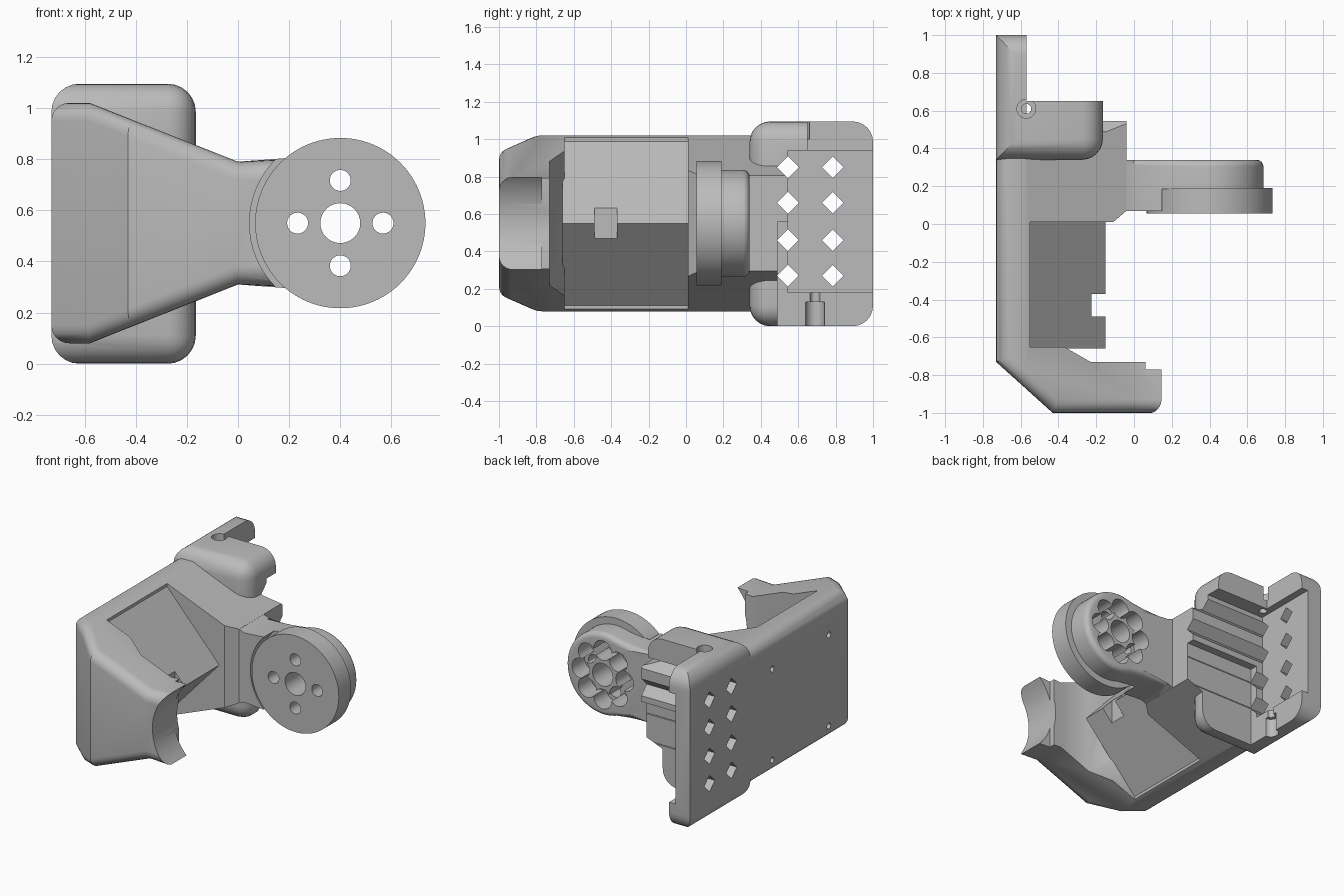
import bpy, bmesh
from math import sin, cos, pi, radians
from mathutils import Vector

old = bpy.data.objects.get("Cube")
if old:
    bpy.data.objects.remove(old, do_unlink=True)

grey = bpy.data.materials.new("plain grey")
grey.use_nodes = True
GREY = (0.5, 0.5, 0.5, 1)
grey.diffuse_color = GREY
grey.node_tree.nodes["Principled BSDF"].inputs["Base Color"].default_value = GREY

PLACE = {"x": lambda a, b, t: (t, a, b),
         "y": lambda a, b, t: (a, t, b),
         "z": lambda a, b, t: (a, b, t)}


def prism(name, points, axis, lo, hi, edge_rule=None, radius=0.0, slice_plane=None):
    """Extrude a 2D outline along an axis, optionally slicing it and rounding chosen edges."""
    bm = bmesh.new()
    rings = [[bm.verts.new(PLACE[axis](a, b, t)) for a, b in points] for t in (lo, hi)]
    n = len(points)
    bm.faces.new(rings[0])
    bm.faces.new(rings[1])
    for i in range(n):
        j = (i + 1) % n
        bm.faces.new((rings[0][i], rings[0][j], rings[1][j], rings[1][i]))
    if slice_plane:
        co, no = slice_plane
        bmesh.ops.bisect_plane(bm, geom=bm.verts[:] + bm.edges[:] + bm.faces[:],
                               plane_co=co, plane_no=no, clear_outer=True)
        bmesh.ops.holes_fill(bm, edges=[e for e in bm.edges if e.is_boundary], sides=0)
    bmesh.ops.recalc_face_normals(bm, faces=bm.faces[:])
    if edge_rule:
        chosen = [e for e in bm.edges if edge_rule(*[v.co for v in e.verts])]
        bmesh.ops.bevel(bm, geom=chosen, offset=radius, segments=6, profile=0.5,
                        affect='EDGES', clamp_overlap=True)
    mesh = bpy.data.meshes.new(name)
    bm.to_mesh(mesh)
    bm.free()
    mesh.materials.append(grey)
    obj = bpy.data.objects.new(name, mesh)
    bpy.context.collection.objects.link(obj)
    return obj


def box(name, x, y, z):
    return prism(name, [(x[0], y[0]), (x[1], y[0]), (x[1], y[1]), (x[0], y[1])], "z", *z)


def rod(name, a, b, r, axis, lo, hi, sides=32):
    pts = [(a + r * cos(2 * pi * i / sides), b + r * sin(2 * pi * i / sides))
           for i in range(sides)]
    return prism(name, pts, axis, lo, hi)


def combine(target, other, operation='DIFFERENCE'):
    """Apply a boolean and throw the helper away."""
    mod = target.modifiers.new("combine", 'BOOLEAN')
    mod.operation, mod.solver, mod.object = operation, 'EXACT', other
    bpy.ops.object.select_all(action='DESELECT')
    bpy.context.view_layer.objects.active = target
    target.select_set(True)
    bpy.ops.object.modifier_apply(modifier=mod.name)
    bpy.data.objects.remove(other, do_unlink=True)


def finish(obj):
    bpy.ops.object.select_all(action='DESELECT')
    bpy.context.view_layer.objects.active = obj
    obj.select_set(True)
    bpy.ops.object.shade_smooth_by_angle(angle=radians(30))


CX, CZ = 0.4, 0.55          # hub axis

# Tapered bracket with a slanted front corner
MID = 0.55
upper = [(0.2, 0.8), (0, 0.79), (-0.58, 1.02), (-0.73, 1.02)]
outline = [(x, 2 * MID - z) for x, z in reversed(upper)] + upper
slant = (Vector((-0.73, -0.73, 0)), Vector((-0.27, -0.3, 0)))


def bracket_rim(a, b):
    d, m = (b - a).normalized(), (a + b) / 2
    on_slant = abs((m - slant[0]).dot(slant[1])) < 0.001
    return abs(d.z) < 0.9 and m.y < 0.54 and (m.x < -0.72 or m.y < -0.99 or on_slant)


bracket = prism("bracket_body", outline, "y", -1, 0.55, bracket_rim, 0.07, slant)

# Opening between the front wall and the arm, then the curved wall end
opening = [(-0.55, 0.01), (-0.11, 0.01), (-0.04, 0.07), (-0.04, 0.6), (0.5, 0.6),
           (0.5, -0.77), (0.06, -0.77), (0.06, -0.73), (-0.23, -0.73),
           (-0.37, -0.65), (-0.55, -0.65)]
combine(bracket, prism("opening", opening, "z", -0.2, 1.3))
combine(bracket, rod("wall_scoop", CX, CZ, 0.355, "y", -1.1, 0.0, 64))

# Pointed ridge inside the opening, with a square notch
ridge = prism("ridge", [(-0.57, 0.09), (-0.15, MID), (-0.57, 1.01)], "y", -0.66, 0.02)
combine(ridge, box("notch", (-0.225, 0), (-0.49, -0.37), (0.46, 0.64)))
combine(bracket, ridge, 'UNION')

# Rounded rear block and end plate
rear = [(-0.73, 0.34), (-0.165, 0.34), (-0.165, 0.65), (-0.57, 0.65), (-0.57, 1), (-0.73, 1)]


def rear_rim(a, b):
    m = (a + b) / 2
    if abs(a.z - b.z) > 0.5:
        return m.y < 0.35 and m.x > -0.2
    return m.x < -0.72 or m.y < 0.35 or (m.x > -0.2 and m.y < 0.6) or m.y > 0.99


combine(bracket, prism("rear_block", rear, "z", 0.0, 1.095, rear_rim, 0.11), 'UNION')

# Rear pocket and lower step
combine(bracket, box("pocket", (-0.62, 0.1), (0.545, 1.1), (0.18, 0.94)))
combine(bracket, box("lower_step", (-0.57, 0.1), (0.49, 1.1), (-0.1, 0.56)))

# Diamond holes through the rear
for y in (0.545, 0.785):
    for z in (0.27, 0.46, 0.66, 0.85):
        combine(bracket, rod("diamond", y, z, 0.058, "x", -0.9, 0.2, 4))

# Stepped screw holes, and small blind holes in the side face
for y, wide, narrow in ((0.61, (1.0, 1.2), (0.85, 1.2)), (0.69, (-0.1, 0.13), (-0.1, 0.25))):
    combine(bracket, rod("screw_head", -0.57, y, 0.05, "z", *wide))
    combine(bracket, rod("screw_shaft", -0.57, y, 0.026, "z", *narrow))
for y in (0.1, -0.52):
    for z in (0.17, 0.8):
        combine(bracket, rod("side_hole", y, z, 0.02, "x", -0.8, -0.64, 16))
finish(bracket)

# Arm with a rounded end
arc = [(CX + 0.285 * cos(radians(t)), CZ + 0.285 * sin(radians(t))) for t in range(-110, 111, 5)]
neck = [(0.2, 0.805), (0, 0.79), (-0.08, 0.82)]
arm_shape = arc + neck + [(x, 2 * MID - z) for x, z in reversed(neck)]
arm = prism("hub_arm", arm_shape, "y", 0.07, 0.34,
            lambda a, b: min(a.y, b.y) > 0.33 and a.x + b.x > 0.15, 0.05)
combine(arm, rod("disc_clearance", CX, CZ, 0.355, "y", -0.1, 0.185, 64))

# Hub disc
disc = rod("hub_disc", CX, CZ, 0.333, "y", 0.055, 0.19, 96)

# Ring of pockets in the arm's back
for i in range(8):
    t = i * pi / 4
    combine(arm, rod("lobe", CX + 0.168 * cos(t), CZ + 0.168 * sin(t), 0.068, "y", 0.2, 0.5))

# Centre bore and four bolt holes through arm and disc
for part in (arm, disc):
    combine(part, rod("bore", CX, CZ, 0.078, "y", -0.1, 0.5))
    for i in range(4):
        t = i * pi / 2
        combine(part, rod("bolt", CX + 0.167 * cos(t), CZ + 0.167 * sin(t), 0.041, "y", -0.1, 0.5))
    finish(part)
